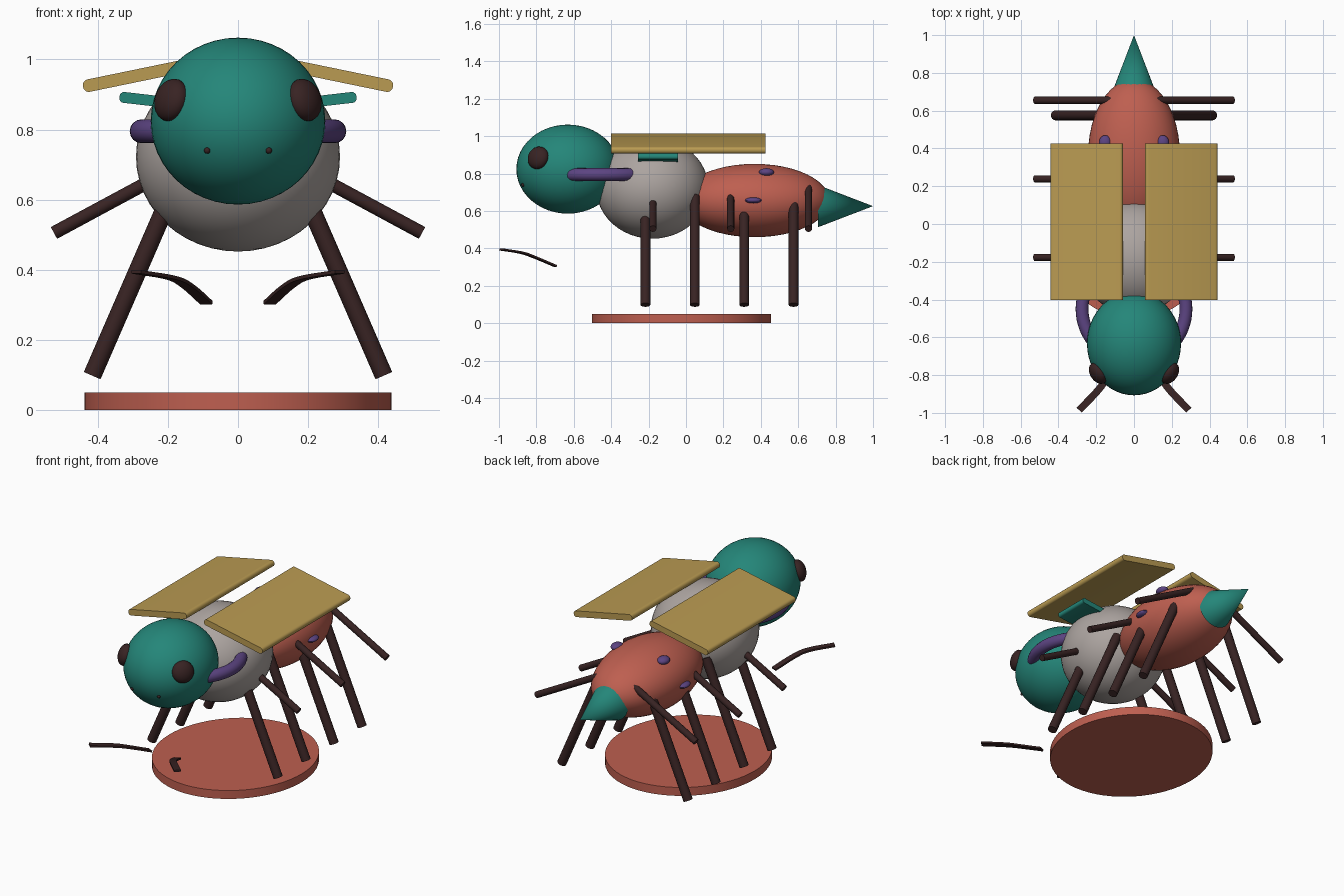
import bpy, bmesh, math
from mathutils import Vector, Matrix

if "Cube" in bpy.data.objects:
    bpy.data.objects.remove(bpy.data.objects["Cube"])


def material(name, r, g, b):
    lin = [((c / 255 + 0.055) / 1.055) ** 2.4 for c in (r, g, b)]
    m = bpy.data.materials.new(name)
    m.diffuse_color = (*lin, 1)
    m.use_nodes = True
    m.node_tree.nodes["Principled BSDF"].inputs["Base Color"].default_value = m.diffuse_color
    return m


TEAL = material("teal", 36, 134, 121)
GREY = material("warm grey", 172, 164, 160)
RED = material("brick red", 190, 95, 80)
GOLD = material("gold", 186, 155, 82)
PURPLE = material("purple", 92, 68, 130)
BROWN = material("dark brown", 56, 35, 35)


def finish(name, bm, mat, angle=40):
    bmesh.ops.recalc_face_normals(bm, faces=bm.faces)
    me = bpy.data.meshes.new(name)
    bm.to_mesh(me)
    bm.free()
    me.materials.append(mat)
    ob = bpy.data.objects.new(name, me)
    bpy.context.collection.objects.link(ob)
    bpy.ops.object.select_all(action='DESELECT')
    ob.select_set(True)
    bpy.context.view_layer.objects.active = ob
    bpy.ops.object.shade_smooth_by_angle(angle=math.radians(angle))
    return ob


def ellipsoid(name, centre, radii, mat, seg=32, axis=None):
    # axis: direction the local z radius points to
    bm = bmesh.new()
    rot = Vector(axis).to_track_quat('Z', 'Y').to_matrix().to_4x4() if axis else Matrix()
    bmesh.ops.create_uvsphere(bm, u_segments=seg, v_segments=seg // 2, radius=1,
                              matrix=Matrix.Translation(centre) @ rot @ Matrix.Diagonal((*radii, 1)))
    return finish(name, bm, mat)


def cone(name, a, b, r1, r2, mat, seg=16):
    a, b = Vector(a), Vector(b)
    d = b - a
    bm = bmesh.new()
    bmesh.ops.create_cone(bm, cap_ends=True, segments=seg, radius1=r1, radius2=r2, depth=d.length,
                          matrix=Matrix.Translation((a + b) / 2) @ d.to_track_quat('Z', 'Y').to_matrix().to_4x4())
    return finish(name, bm, mat)


def slab(name, inner, outer, y0, y1, thick, bevel, mat):
    # tilted plate between two (x, z) edge points, long edges rounded
    (xa, za), (xb, zb) = inner, outer
    length = math.hypot(xb - xa, zb - za)
    tilt = Matrix.Rotation(-math.atan2(zb - za, xb - xa), 4, 'Y')
    bm = bmesh.new()
    bmesh.ops.create_cube(bm, size=1, matrix=Matrix.Diagonal((length, y1 - y0, thick, 1)))
    edges = [e for e in bm.edges if abs(e.verts[0].co.y - e.verts[1].co.y) > 1e-4]
    bmesh.ops.bevel(bm, geom=edges, offset=bevel, segments=4, profile=0.5, affect='EDGES')
    bm.transform(Matrix.Translation(((xa + xb) / 2, (y0 + y1) / 2, (za + zb) / 2)) @ tilt)
    return finish(name, bm, mat)


def ribbon(name, pts, width, thick, mat):
    # flat strip following a smooth path
    pts = [Vector(p) for p in pts]
    ext = [2 * pts[0] - pts[1]] + pts + [2 * pts[-1] - pts[-2]]
    path = []
    for i in range(1, len(ext) - 2):
        p0, p1, p2, p3 = ext[i - 1:i + 3]
        for k in range(6):
            t = k / 6
            path.append(0.5 * (2 * p1 + (p2 - p0) * t + (2 * p0 - 5 * p1 + 4 * p2 - p3) * t * t
                               + (3 * p1 - p0 - 3 * p2 + p3) * t ** 3))
    path.append(pts[-1])
    bm = bmesh.new()
    rings = []
    for i, p in enumerate(path):
        d = path[min(i + 1, len(path) - 1)] - path[max(i - 1, 0)]
        side = d.cross(Vector((0, 0, 1))).normalized()
        up = side.cross(d).normalized()
        rings.append([bm.verts.new(p + side * sx * width / 2 + up * sz * thick / 2)
                      for sx, sz in ((-1, -1), (1, -1), (1, 1), (-1, 1))])
    for a, b in zip(rings, rings[1:]):
        for k in range(4):
            bm.faces.new((a[k], a[(k + 1) % 4], b[(k + 1) % 4], b[k]))
    bm.faces.new(rings[0])
    bm.faces.new(rings[-1])
    return finish(name, bm, mat)


# base disc
base = cone("base_disc", (0, -0.024, 0), (0, -0.024, 0.05), 1, 1, RED, 64)
base.data.transform(Matrix.Translation((0, -0.024, 0)) @ Matrix.Diagonal((0.4375, 0.479, 1, 1))
                    @ Matrix.Translation((0, 0.024, 0)))

# body
ellipsoid("head", (0, -0.632, 0.824), (0.249, 0.275, 0.238), TEAL, 48)
ellipsoid("thorax", (0, -0.18, 0.722), (0.291, 0.30, 0.27), GREY, 48)
ellipsoid("abdomen", (0, 0.367, 0.656), (0.243, 0.40, 0.196), RED, 48)
cone("stinger", (0, 0.705, 0.626), (0, 1.0, 0.626), 0.113, 0, TEAL, 32)

# neck ring
bm = bmesh.new()
R, r, N, M = 0.275, 0.034, 64, 16
rings = [[bm.verts.new(((R + r * math.cos(v)) * math.cos(u), -0.45 + (R + r * math.cos(v)) * math.sin(u),
                        0.795 + r * math.sin(v))) for v in (j * math.tau / M for j in range(M))]
         for u in (i * math.tau / N for i in range(N))]
for i in range(N):
    a, b = rings[i], rings[(i + 1) % N]
    for j in range(M):
        bm.faces.new((a[j], b[j], b[(j + 1) % M], a[(j + 1) % M]))
finish("neck_ring", bm, PURPLE)

for s, tag in ((-1, "right"), (1, "left")):
    # face
    ellipsoid(f"{tag}_eye", (s * 0.19, -0.79, 0.884), (0.062, 0.062, 0.04), BROWN, 24,
              (s * 0.79, -0.54, 0.27))
    ellipsoid(f"{tag}_nostril", (s * 0.088, -0.872, 0.74), (0.009, 0.009, 0.009), BROWN, 12)
    ribbon(f"{tag}_feeler", [(s * 0.29, -0.985, 0.394), (s * 0.19, -0.88, 0.377),
                             (s * 0.143, -0.81, 0.353), (s * 0.09, -0.698, 0.306)], 0.038, 0.01, BROWN)
    # wings
    slab(f"{tag}_wing", (s * 0.058, 1.001), (s * 0.442, 0.922), -0.402, 0.426, 0.036, 0.016, GOLD)
    slab(f"{tag}_small_wing", (s * 0.12, 0.868), (s * 0.338, 0.893), -0.257, -0.043, 0.031, 0.013, TEAL)
    # long walking legs
    for i in range(4):
        y = -0.217 + 0.264 * i
        cone(f"{tag}_leg_{i + 1}", (s * 0.163, y, 0.68), (s * 0.416, y, 0.098), 0.026, 0.026, BROWN)
    # short side legs
    for i in range(3):
        y = -0.177 + 0.416 * i
        cone(f"{tag}_short_leg_{i + 1}", (s * 0.10, y, 0.734), (s * 0.525, y, 0.505), 0.019, 0.019, BROWN)
    # abdomen spots
    ellipsoid(f"{tag}_upper_spot", (s * 0.153, 0.43, 0.807), (0.033, 0.04, 0.022), PURPLE, 20)
    ellipsoid(f"{tag}_side_spot", (s * 0.236, 0.36, 0.657), (0.033, 0.045, 0.016), PURPLE, 20)
